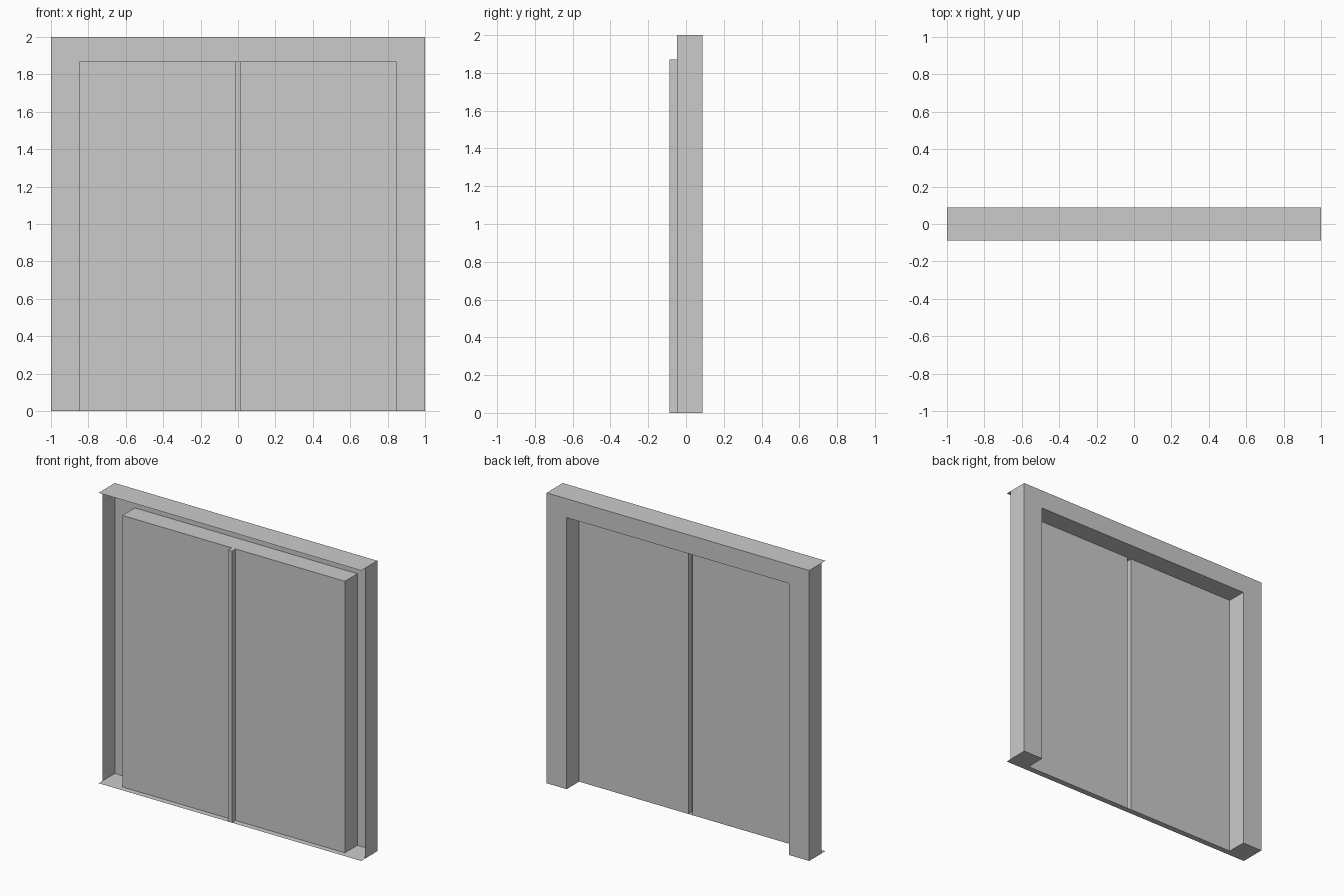
import bpy
from mathutils import Vector

if "Cube" in bpy.data.objects:
    bpy.data.objects.remove(bpy.data.objects["Cube"])

W, H = 1.0, 2.0            # outer half width and height
OW, OH = 0.848, 1.87       # opening half width and height
BACK, FRONT = 0.088, -0.088
PANEL = -0.048             # plane of the door leaves
GAP = 0.015                # half width of the centre ridge


def mesh_object(name, verts, faces):
    me = bpy.data.meshes.new(name)
    me.from_pydata(verts, [], faces)
    ob = bpy.data.objects.new(name, me)
    bpy.context.collection.objects.link(ob)
    return ob


def polygon(name, pts):
    """Single flat face."""
    return mesh_object(name, pts, [range(len(pts))])


def strip(name, path, sweep):
    """Open path swept along a vector into a thin sheet."""
    n = len(path)
    verts = [Vector(p) for p in path]
    verts += [v + Vector(sweep) for v in verts]
    return mesh_object(name, verts,
                       [(i, i + 1, n + i + 1, n + i) for i in range(n - 1)])


# Back face: arch-shaped sheet around the opening
arch = [(-W, 0), (-W, H), (W, H), (W, 0), (OW, 0), (OW, OH), (-OW, OH), (-OW, 0)]
polygon("frame_back", [(x, BACK, z) for x, z in arch])

# Reveal: jambs and head running from the back face to the door leaves
strip("door_reveal",
      [(x, BACK, z) for x, z in ((-OW, 0), (-OW, OH), (OW, OH), (OW, 0))],
      (0, PANEL - BACK, 0))

# Top plate, deeper than the side walls
polygon("frame_top", [(-W, FRONT, H), (W, FRONT, H), (W, BACK, H), (-W, BACK, H)])

# Floor plate, cut away inside the opening
floor = [(-W, FRONT), (-W, BACK), (-OW, BACK), (-OW, PANEL),
         (OW, PANEL), (OW, BACK), (W, BACK), (W, FRONT)]
polygon("frame_floor", [(x, y, 0) for x, y in floor])

# Side walls and door leaves
for s, side in ((-1, "left"), (1, "right")):
    strip("side_wall_" + side, [(s * W, BACK, 0), (s * W, PANEL, 0)], (0, 0, H))
    strip("door_leaf_" + side, [(s * OW, PANEL, 0), (s * GAP, PANEL, 0)], (0, 0, OH))

# Centre ridge, hollow at the back, with a cap on top
ridge = [(-GAP, PANEL), (-GAP, FRONT), (GAP, FRONT), (GAP, PANEL)]
strip("centre_ridge", [(x, y, 0) for x, y in ridge], (0, 0, OH))
polygon("centre_ridge_cap", [(x, y, OH) for x, y in ridge])
